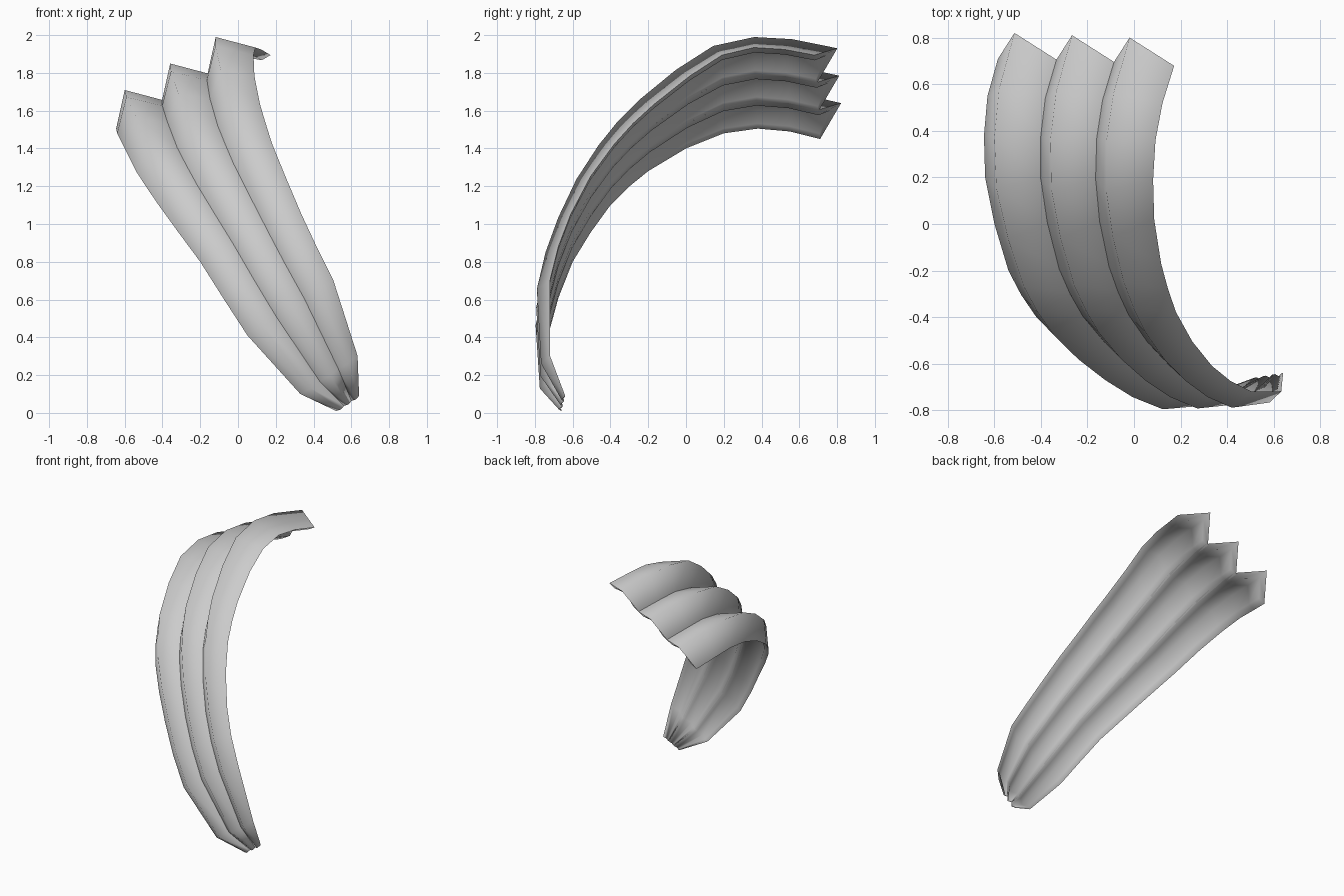
import bpy
import bmesh
from mathutils import Vector

cube = bpy.data.objects.get("Cube")
if cube:
    bpy.data.objects.remove(cube, do_unlink=True)

# Single grey material
grey = bpy.data.materials.new("plain_grey")
grey.use_nodes = True
grey.diffuse_color = (0.6, 0.6, 0.6, 1)
grey.node_tree.nodes["Principled BSDF"].inputs["Base Color"].default_value = grey.diffuse_color

# Outer rails of the fan, from the wide tips down to the narrow base
right_rail = [Vector(p) for p in (
    (-.585, .71, 1.45), (-.63, .55, 1.49), (-.645, .38, 1.505), (-.64, .2, 1.48),
    (-.60, 0, 1.40), (-.54, -.2, 1.28), (-.485, -.305, 1.195), (-.42, -.40, 1.10),
    (-.315, -.505, .955), (-.2, -.6, .80), (-.08, -.675, .61),
    (.05, -.73, .41), (.33, -.73, .10), (.52, -.66, .01))]
left_rail = [Vector(p) for p in (
    (.165, .68, 1.89), (.115, .52, 1.92), (.085, .36, 1.93), (.075, .19, 1.89),
    (.08, .02, 1.78), (.11, -.17, 1.63), (.14, -.28, 1.53), (.175, -.38, 1.42),
    (.245, -.505, 1.25), (.33, -.61, 1.05), (.41, -.675, .88),
    (.5, -.72, .70), (.63, -.72, .30), (.64, -.64, .09))]

CHORD = 0.35                # blade width as a share of the fan width
STEP = 0.33                 # spacing between neighbouring blades
RIDGE = 0.52                # ridge height relative to blade width
CENTRE = 0.48               # where the ridge sits across the blade
RIM = 0.18                  # rim width relative to blade width
COUNT = len(right_rail)


def section(i, slot):
    """Blade cross-section: an outer V and the smaller V hollowed under it."""
    a, b = max(i - 1, 0), min(i + 1, COUNT - 1)
    tangent = (right_rail[b] + left_rail[b] - right_rail[a] - left_rail[a]).normalized()
    fan = left_rail[i] - right_rail[i]
    start = right_rail[i] + fan * STEP * slot
    chord = fan * CHORD
    flatten = 1 - 0.3 * min(max((i - 3) / 6, 0), 1)
    rise = tangent.cross(chord).normalized() * chord.length * RIDGE * flatten
    middle = start + chord * CENTRE
    ridge = middle + rise
    hollow = middle + rise * (1 - 2 * RIM)
    if i == 0:              # pointed tip runs past the side corners
        ridge -= tangent * 0.07
        hollow -= tangent * 0.03
    return (start, ridge, start + chord,
            start + chord * (1 - RIM), hollow, start + chord * RIM)


def make_blade(name, slot):
    bm = bmesh.new()
    rings = [[bm.verts.new(p) for p in section(i, slot)] for i in range(COUNT)]
    for upper, lower in zip(rings, rings[1:]):
        for k in range(6):
            n = (k + 1) % 6
            bm.faces.new((upper[k], upper[n], lower[n], lower[k]))
    # End caps, one piece per flap
    for ring in (rings[0], rings[-1]):
        bm.faces.new((ring[0], ring[1], ring[4], ring[5]))
        bm.faces.new((ring[1], ring[2], ring[3], ring[4]))
    bmesh.ops.recalc_face_normals(bm, faces=bm.faces)
    mesh = bpy.data.meshes.new(name)
    bm.to_mesh(mesh)
    bm.free()
    mesh.materials.append(grey)
    blade = bpy.data.objects.new(name, mesh)
    bpy.context.collection.objects.link(blade)
    bpy.ops.object.select_all(action="DESELECT")
    blade.select_set(True)
    bpy.context.view_layer.objects.active = blade
    bpy.ops.object.shade_smooth_by_angle(angle=1.62)


# Three matching blades side by side
for slot, side in enumerate(("right", "middle", "left")):
    make_blade(side + "_blade", slot)
